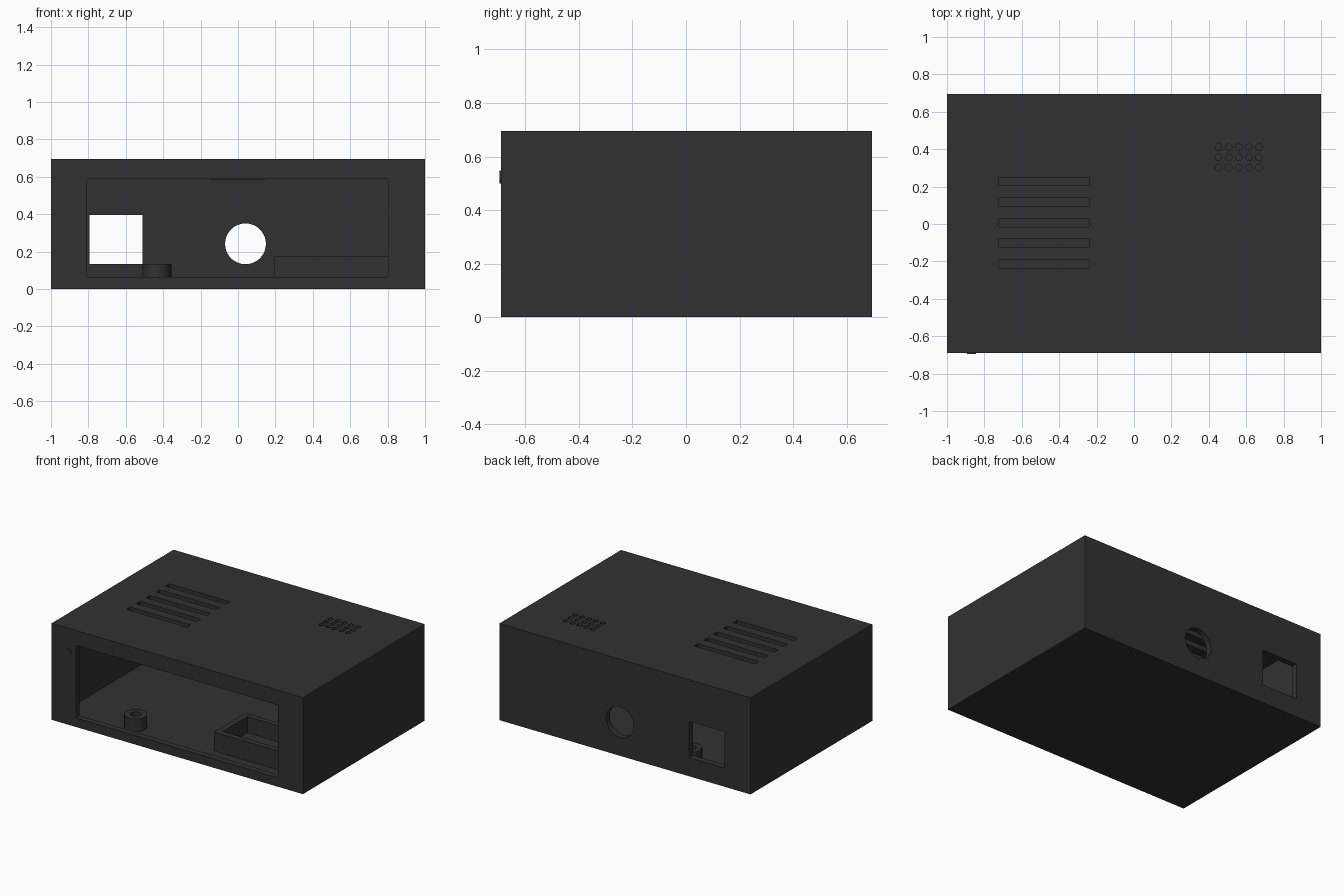
import bpy, math

if "Cube" in bpy.data.objects:
    bpy.data.objects.remove(bpy.data.objects["Cube"])

# one dark plastic colour
plastic = bpy.data.materials.new("charcoal plastic")
plastic.diffuse_color = (0.031, 0.031, 0.031, 1)
plastic.use_nodes = True
plastic.node_tree.nodes["Principled BSDF"].inputs["Base Color"].default_value = plastic.diffuse_color

W, Y0, Y1, H, T = 1.0, -0.69, 0.695, 0.695, 0.042   # half width, depth, height, wall


def finish(ob, name):
    ob.name = name
    ob.data.materials.clear()
    ob.data.materials.append(plastic)
    return ob


def box(name, x0, x1, y0, y1, z0, z1):
    bpy.ops.mesh.primitive_cube_add(
        size=1, location=((x0 + x1) / 2, (y0 + y1) / 2, (z0 + z1) / 2))
    ob = bpy.context.object
    ob.scale = (x1 - x0, y1 - y0, z1 - z0)
    bpy.ops.object.transform_apply(location=True, rotation=False, scale=True)
    return finish(ob, name)


def cylinder(name, centre, r, length, axis="z", sides=32):
    rot = (math.pi / 2, 0, 0) if axis == "y" else (0, 0, 0)
    bpy.ops.mesh.primitive_cylinder_add(
        vertices=sides, radius=r, depth=length, location=centre, rotation=rot)
    return finish(bpy.context.object, name)


def cut(target, cutters):
    for c in cutters:
        m = target.modifiers.new("cut", "BOOLEAN")
        m.operation = "DIFFERENCE"
        m.solver = "EXACT"
        m.object = c
        bpy.context.view_layer.objects.active = target
        bpy.ops.object.modifier_apply(modifier=m.name)
        bpy.data.objects.remove(c, do_unlink=True)


# hollow case
case = box("case", -W, W, Y0, Y1, 0, H)
cuts = [
    box("cavity", -W + T, W - T, Y0 + T, Y1 - T, T, H - T),
    box("front_opening", -0.808, 0.802, Y0 - 0.1, Y0 + 0.1, 0.065, 0.588),
    box("square_port", -0.793, -0.511, Y1 - 0.1, Y1 + 0.1, 0.135, 0.395),
    cylinder("round_port", (0.04, Y1, 0.242), 0.109, 0.2, "y", 64),
]
# ceiling vents
for i in range(5):
    y = 0.227 - 0.11 * i
    cuts.append(box("vent", -0.722, -0.24, y - 0.022, y + 0.022, H - 0.1, H + 0.1))
# speaker grille
for i in range(5):
    for j in range(3):
        cuts.append(cylinder("grille", (0.452 + 0.054 * i, 0.41 - 0.054 * j, H),
                             0.018, 0.2, sides=16))
cut(case, cuts)

# hollow mounting posts on the floor
for name, x, y in (("front_post", -0.436, -0.54), ("rear_post", -0.43, 0.56)):
    post = cylinder(name, (x, y, 0.085), 0.075, 0.10)
    cut(post, [cylinder("bore", (x, y, 0.12), 0.036, 0.10)])
    bpy.ops.object.select_all(action="DESELECT")
    post.select_set(True)
    bpy.context.view_layer.objects.active = post
    bpy.ops.object.shade_smooth_by_angle(angle=math.radians(30))

# open tray on the floor
tray = box("battery_tray", 0.195, 0.90, -0.55, -0.19, T - 0.01, 0.178)
cut(tray, [box("tray_hollow", 0.235, 0.86, -0.51, -0.23, T + 0.02, 0.3)])

# pad under the ceiling
box("ceiling_pad", -0.147, 0.143, -0.10, 0.10, 0.582, H - T + 0.01)

# indicator light beside the opening
cylinder("indicator_light", (-0.87, Y0 + 0.015, 0.524), 0.024, 0.042, "y", 24)
